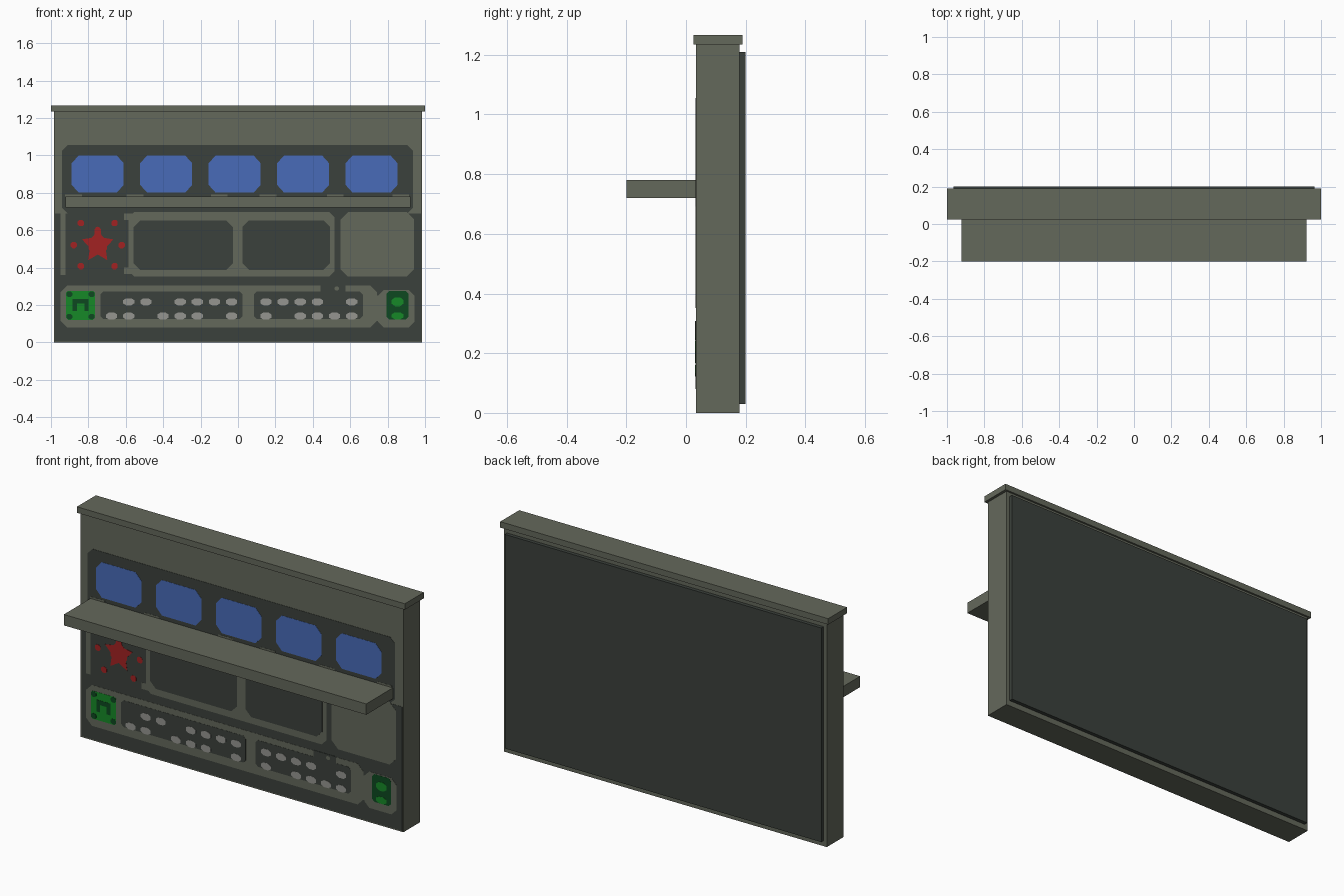
import bpy, bmesh, math

cube = bpy.data.objects.get("Cube")
if cube:
    bpy.data.objects.remove(cube, do_unlink=True)


def material(name, r, g, b):
    m = bpy.data.materials.new(name)
    m.use_nodes = True
    m.diffuse_color = (r, g, b, 1)
    m.node_tree.nodes["Principled BSDF"].inputs["Base Color"].default_value = (r, g, b, 1)
    return m


olive = material("olive grey", .127, .138, .105)
dark = material("dark slate", .044, .053, .045)
blue = material("screen blue", .065, .145, .48)
red = material("warning red", .36, .016, .016)
green = material("signal green", .008, .25, .02)
deep_green = material("deep green", .004, .065, .014)
grey = material("button grey", .3, .3, .28)

FACE = 0.034    # front plane of the cabinet
STEP = 0.001    # height of one layer of plates


def finish(name, bm, mat):
    bmesh.ops.recalc_face_normals(bm, faces=bm.faces)
    mesh = bpy.data.meshes.new(name)
    bm.to_mesh(mesh)
    bm.free()
    mesh.materials.append(mat)
    bpy.context.collection.objects.link(bpy.data.objects.new(name, mesh))


def box(name, half_width, y0, y1, z0, z1, mat):
    bm = bmesh.new()
    bmesh.ops.create_cube(bm, size=1)
    for v in bm.verts:
        v.co.x *= 2 * half_width
        v.co.y = y0 if v.co.y < 0 else y1
        v.co.z = z0 if v.co.z < 0 else z1
    finish(name, bm, mat)


def plates(name, outlines, level, mat):
    """Thin plates on the cabinet front, one for each x/z outline."""
    bm = bmesh.new()
    for pts in outlines:
        face = bm.faces.new([bm.verts.new((x, FACE, z)) for x, z in pts])
        ext = bmesh.ops.extrude_face_region(bm, geom=[face])["geom"]
        new = [v for v in ext if isinstance(v, bmesh.types.BMVert)]
        bmesh.ops.translate(bm, verts=new, vec=(0, -STEP * level, 0))
    finish(name, bm, mat)


def rect(x0, x1, z0, z1):
    return [(x0, z0), (x1, z0), (x1, z1), (x0, z1)]


def cut_rect(x0, x1, z0, z1, c, d=None):
    """Rectangle with corners cut by c across and d up."""
    d = d or c
    return [(x0 + c, z0), (x1 - c, z0), (x1, z0 + d), (x1, z1 - d),
            (x1 - c, z1), (x0 + c, z1), (x0, z1 - d), (x0, z0 + d)]


def oval(x, z, w, h):
    return cut_rect(x - w / 2, x + w / 2, z - h / 2, z + h / 2, w * .28, h * .28)


# Solid parts
box("cabinet", .985, FACE, .18, 0, 1.236, olive)
box("top_cap", 1, .025, .19, 1.234, 1.267, olive)
box("back_panel", .965, .178, .2, .03, 1.21, dark)
box("shelf", .922, -.2, FACE, .72, .78, olive)

# Dark backgrounds
plates("lower_field", [rect(-.978, .978, .006, .69)], 1, dark)
plates("screen_band", [cut_rect(-.94, .935, .69, 1.055, .03)], 1.5, dark)

# Five screens
plates("screens", [cut_rect(x - .139, x + .139, .802, .998, .036, .04)
                   for x in (-.75 + .366 * i for i in range(5))], 2.5, blue)
plates("screen_feet", [rect(x - .045, x + .045, .78, .79)
                       for x in (-.88, -.55, -.1, .16, .52, .87)], 2.5, olive)

# Middle frames and their windows
plates("middle_frames", [
    rect(-.95, -.922, .36, .7),
    cut_rect(-.585, .517, .352, .697, .03),
    cut_rect(.548, .942, .352, .697, .04),
    rect(-.61, -.56, .655, .69),
    rect(-.61, -.56, .365, .4)], 2, olive)
plates("middle_windows", [cut_rect(-.558, -.028, .388, .652, .035),
                          cut_rect(.024, .492, .388, .652, .035)], 3, dark)

# Red emblem with six lamps around it
star = []
for i in range(10):
    r = .05 if i % 2 else .1
    a = math.pi / 2 + i * math.pi / 5
    star.append((-.75 + .88 * r * math.cos(a), .52 + r * math.sin(a)))
lamps = [oval(-.75 + s * dx, .52 + dz, .034, .034)
         for s in (-1, 1) for dx, dz in ((.09, .118), (.128, 0), (.09, -.112))]
plates("warning_star", [star, oval(-.75, .52, .1, .1), oval(-.75, .592, .036, .05)], 2, red)
plates("warning_lamps", lamps, 2, red)

# Lower control panel with trays
plates("control_panel", [cut_rect(-.948, .742, .08, .305, .035),
                         cut_rect(.748, .943, .08, .28, .03)], 2, olive)
plates("panel_bridge", [rect(.69, .8, .115, .25)], 1.8, olive)
plates("button_trays", [cut_rect(-.735, .025, .125, .272, .015),
                        cut_rect(.085, .667, .125, .272, .015)], 3, dark)
plates("tray_gap", [rect(.44, .575, .265, .308)], 3.4, dark)
plates("tray_lug", [oval(.528, .288, .024, .02)], 4, olive)

# Two rows of buttons
rows = {.217: (1, 2, 4, 5, 6, 7, 9, 10, 11, 12, 14),
        .141: (0, 1, 3, 4, 5, 7, 9, 11, 12, 13, 14)}
plates("buttons", [oval(-.676 + .0917 * i, z, .06, .038)
                   for z, row in rows.items() for i in row], 4, grey)

# Left green sign: arch and corner marks
cx, cz = -.842, .198
plates("left_sign", [cut_rect(cx - .077, cx + .077, cz - .077, cz + .077, .01)], 3, green)
plates("left_sign_arch", [rect(cx - .043, cx + .043, cz + .01, cz + .035),
                          rect(cx - .043, cx - .02, cz - .03, cz + .01),
                          rect(cx + .02, cx + .043, cz - .03, cz + .01)], 4, deep_green)
plates("left_sign_corners", [oval(cx + sx * .06, cz + sz * .06, .032, .03)
                             for sx in (-1, 1) for sz in (-1, 1)], 4, deep_green)

# Right green sign: two lit lamps
plates("right_sign", [cut_rect(.795, .912, .122, .275, .015)], 3, deep_green)
plates("right_sign_lamps", [oval(.853, .217, .062, .048), oval(.853, .142, .062, .038)], 4, green)
